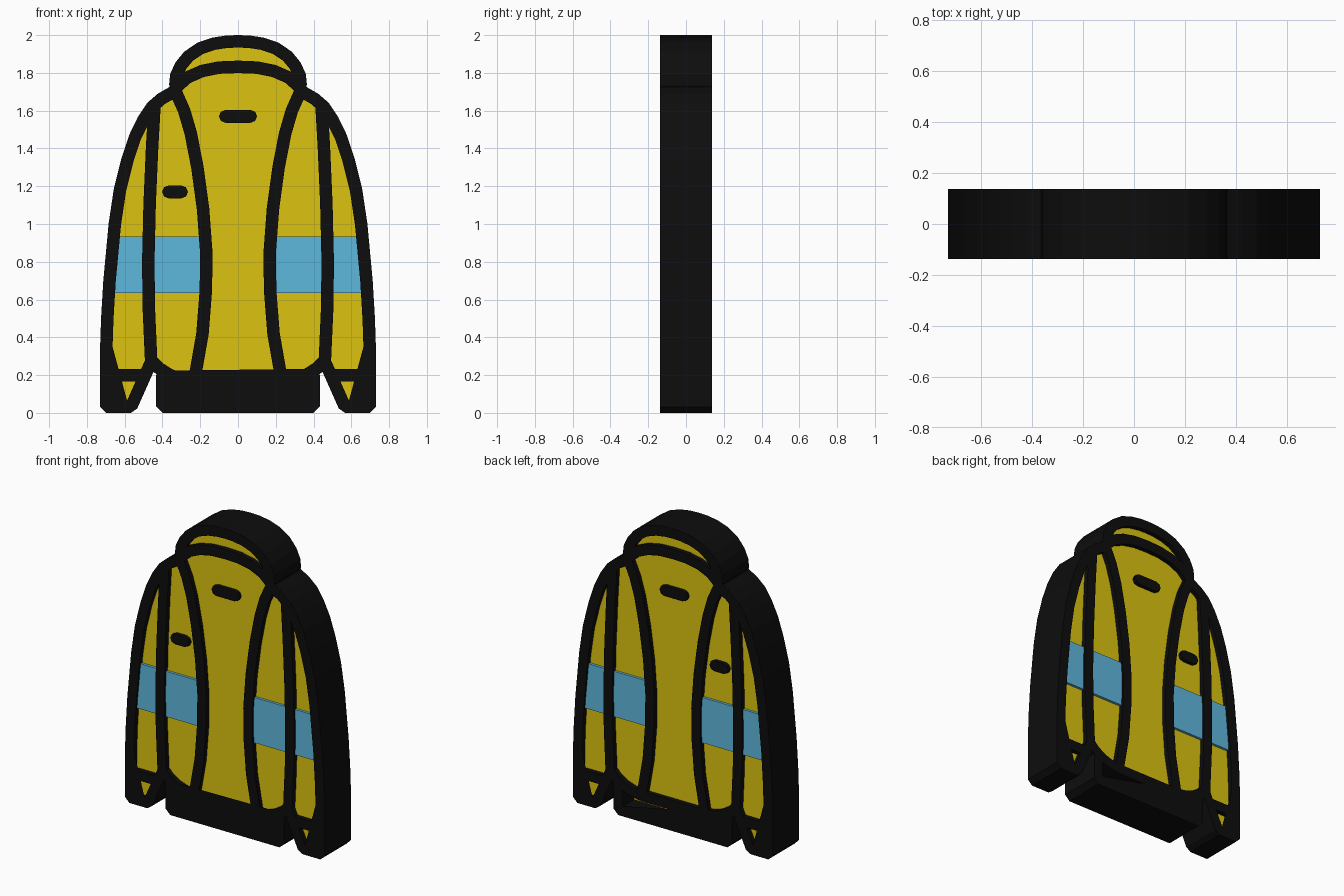
import bpy, bmesh, math
from mathutils import Vector

if "Cube" in bpy.data.objects:
    bpy.data.objects.remove(bpy.data.objects["Cube"])

W = 0.066        # width of the dark trim
TRIM = 0.138     # half depths of each layer
BAND = 0.125
CLOTH = 0.108
HEM = 0.02


def material(name, rgb):
    m = bpy.data.materials.new(name)
    m.diffuse_color = (*rgb, 1)
    m.use_nodes = True
    m.node_tree.nodes["Principled BSDF"].inputs["Base Color"].default_value = m.diffuse_color
    return m


black = material("trim_black", (0.004, 0.004, 0.004))
yellow = material("cloth_yellow", (0.72, 0.55, 0.005))
orange = material("hem_orange", (0.75, 0.43, 0.007))
blue = material("band_blue", (0.114, 0.479, 0.716))


def flip(pts):
    return [(-x, z) for x, z in pts]


def span(left):
    """Left half plus its mirror image, as one left-to-right path."""
    right = flip(left)[::-1]
    return left + (right[1:] if abs(left[-1][0]) < 1e-6 else right)


def prism(name, pts, half, mat):
    """Front-view outline extruded evenly in y."""
    bm = bmesh.new()
    face = bm.faces.new([bm.verts.new((x, -half, z)) for x, z in pts])
    ext = bmesh.ops.extrude_face_region(bm, geom=[face])["geom"]
    moved = [g for g in ext if isinstance(g, bmesh.types.BMVert)]
    bmesh.ops.translate(bm, verts=moved, vec=(0, 2 * half, 0))
    bmesh.ops.recalc_face_normals(bm, faces=bm.faces)
    me = bpy.data.meshes.new(name)
    bm.to_mesh(me)
    bm.free()
    me.materials.append(mat)
    ob = bpy.data.objects.new(name, me)
    bpy.context.collection.objects.link(ob)
    return ob


def stroke(name, pts, half=TRIM, width=W):
    """Constant-width trim along a path, with mitred bends and round ends."""
    p = [Vector(q) for q in pts]
    r = width / 2
    dirs = [(b - a).normalized() for a, b in zip(p, p[1:])]
    left, right = [], []
    for i, q in enumerate(p):
        a, b = dirs[max(i - 1, 0)], dirs[min(i, len(dirs) - 1)]
        t = (a + b).normalized()
        n = Vector((-t.y, t.x)) * (r / max(t.dot(a), 0.5))
        left.append(q + n)
        right.append(q - n)

    def cap(c, d):
        ang = math.atan2(d.y, d.x)
        return [c + r * Vector((math.cos(ang + k), math.sin(ang + k)))
                for k in (math.pi / 4, 0, -math.pi / 4)]

    loop = left + cap(p[-1], dirs[-1]) + right[::-1] + cap(p[0], -dirs[0])
    return prism(name, [tuple(v) for v in loop], half, black)


# Centre lines, left half
hood_rim = [(-0.332, 1.735), (-0.327, 1.785), (-0.303, 1.838), (-0.262, 1.888),
            (-0.2, 1.93), (-0.13, 1.954), (-0.06, 1.965), (0, 1.967)]
hood_edge = [(-0.335, 1.715), (-0.27, 1.775), (-0.19, 1.81), (-0.1, 1.828), (0, 1.832)]
sleeve_outer = [(-0.335, 1.703), (-0.405, 1.663), (-0.455, 1.62), (-0.5, 1.553),
                (-0.545, 1.46), (-0.585, 1.34), (-0.625, 1.18), (-0.652, 1.0),
                (-0.68, 0.7), (-0.692, 0.5), (-0.697, 0.35)]
sleeve_end = [(-0.697, 0.045), (-0.685, 0.033), (-0.577, 0.033), (-0.56, 0.045), (-0.46, 0.27)]
torso_side = [(-0.442, 1.63), (-0.455, 1.4), (-0.468, 1.1), (-0.475, 0.8),
              (-0.472, 0.55), (-0.46, 0.28)]
torso_base = [(-0.42, 0.238), (-0.36, 0.2), (-0.3, 0.18), (-0.23, 0.17)]
lapel = [(-0.325, 1.69), (-0.285, 1.6), (-0.25, 1.48), (-0.215, 1.3), (-0.185, 1.08),
         (-0.168, 0.85), (-0.17, 0.65), (-0.188, 0.42), (-0.23, 0.18)]

# Cloth panels
prism("hood_cloth", span(hood_rim), CLOTH, yellow)
prism("torso_cloth", span(hood_edge) + span(torso_side + torso_base)[::-1], CLOTH, yellow)
prism("hem_cloth", [(-0.4, 0.03), (0.4, 0.03), (0.4, 0.18), (-0.4, 0.18)], HEM, orange)

# Dark trim across the middle
stroke("hood_rim", span(hood_rim))
stroke("hood_opening", span(hood_edge))
stroke("torso_outline", span(torso_side + torso_base))
stroke("hem_outline", span([(-0.4, 0.2), (-0.4, 0.047), (-0.386, 0.033)]))
stroke("collar_tab", [(-0.067, 1.57), (0.067, 1.57)], TRIM - 0.005, 0.068)
stroke("chest_tab", [(-0.368, 1.17), (-0.299, 1.17)], TRIM - 0.005, 0.068)

# Parts repeated on each side
for side, m in (("left", list), ("right", flip)):
    prism(side + "_sleeve_cloth", m(sleeve_outer + sleeve_end + torso_side[::-1]), CLOTH, yellow)
    stroke(side + "_sleeve_outline", m(sleeve_outer + sleeve_end))
    stroke(side + "_cuff_line", m([(-0.697, 0.2), (-0.5, 0.2)]))
    stroke(side + "_lapel", m(lapel))
    prism(side + "_reflective_band",
          m([(-0.68, 0.635), (-0.19, 0.635), (-0.19, 0.935), (-0.655, 0.935)]), BAND, blue)
